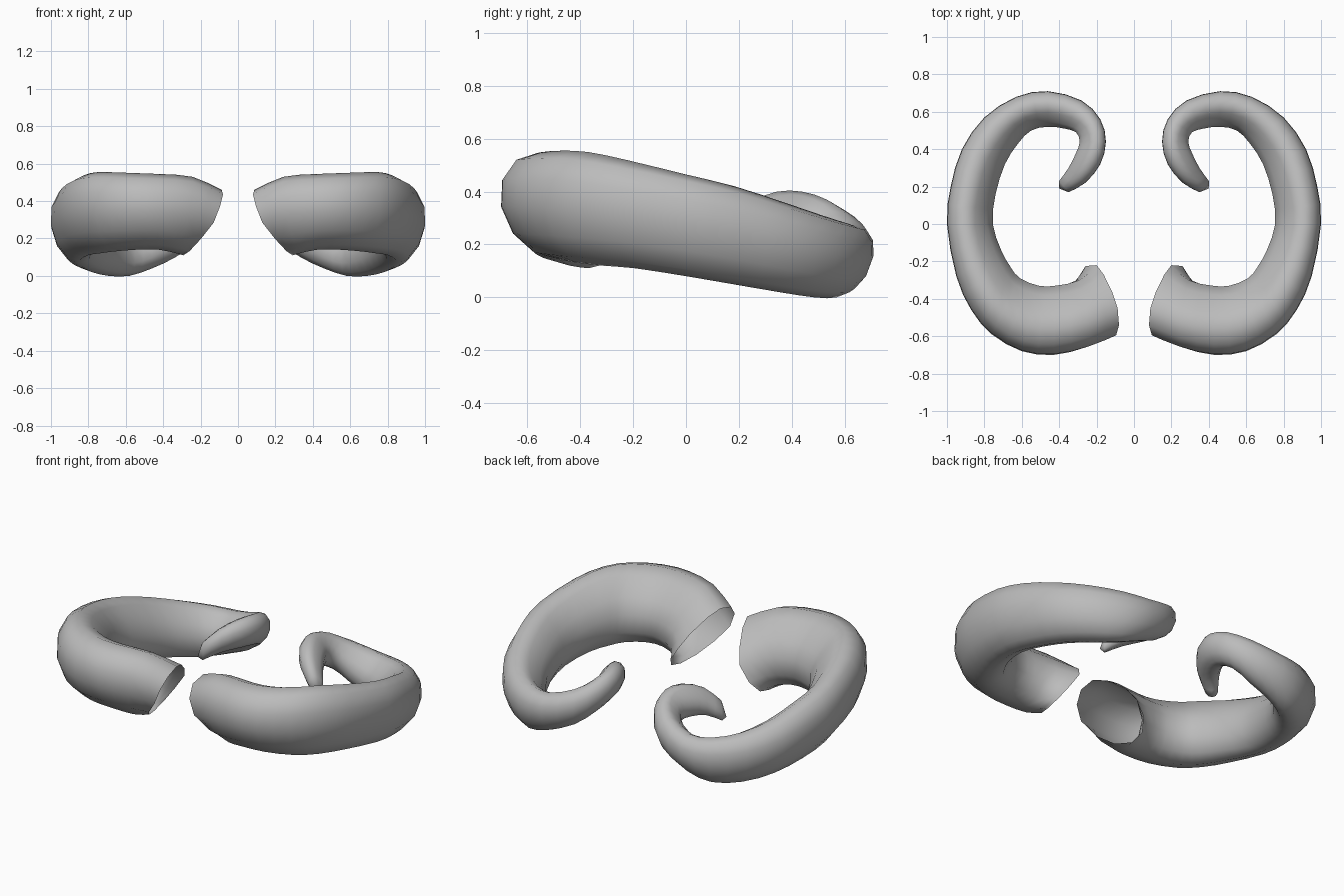
import bpy, bmesh
from math import cos, sin, pi, copysign
from mathutils import Vector

default_cube = bpy.data.objects.get("Cube")
if default_cube:
    bpy.data.objects.remove(default_cube, do_unlink=True)

# One grey horn colour
grey = bpy.data.materials.new("horn_grey")
grey.use_nodes = True
colour = (0.5, 0.5, 0.5, 1)
grey.diffuse_color = colour
shader = grey.node_tree.nodes["Principled BSDF"]
shader.inputs["Base Color"].default_value = colour
shader.inputs["Roughness"].default_value = 0.6

# Horn stations from base to tip: outer x, y, inner x, y, top z, bottom z
STATIONS = [
    (.13, -.6, .2, -.22, .46, .11),
    (.26, -.66, .29, -.3, .53, .12),
    (.43, -.7, .42, -.33, .545, .14),
    (.6, -.68, .51, -.33, .55, .14),
    (.76, -.59, .61, -.29, .555, .13),
    (.87, -.46, .66, -.23, .55, .12),
    (.95, -.28, .71, -.14, .52, .11),
    (1, 0, .755, 0, .465, .08),
    (.98, .2, .74, .16, .42, .05),
    (.92, .4, .69, .32, .36, .02),
    (.8, .57, .62, .43, .31, 0),
    (.63, .68, .55, .5, .28, 0),
    (.46, .71, .46, .52, .275, .04),
    (.28, .66, .37, .51, .32, .1),
    (.18, .56, .31, .49, .37, .17),
    (.15, .44, .29, .44, .4, .21),
    (.18, .32, .31, .38, .4, .22),
    (.26, .22, .35, .3, .36, .21),
    (.35, .17, .4, .23, .28, .17),
]
TIP = Vector((.4, .19, .19))
SIDES = 12
BASE_SLANT = [.2, .08]  # the open end leans: upper rim forward, lower rim back
TILT = .22  # the top leans to the outside of the curl, the bottom to the inside


def shaped(value, power):
    """Swells or flattens a circle coordinate, keeping its sign."""
    return copysign(abs(value) ** power, value)


def section(index, station):
    ox, oy, ix, iy, top, bottom = station
    outer, inner = Vector((ox, oy, 0)), Vector((ix, iy, 0))
    centre, across = (outer + inner) / 2, (outer - inner) / 2
    middle, half = (top + bottom) / 2, (top - bottom) / 2
    slant = BASE_SLANT[index] if index < len(BASE_SLANT) else 0
    points = []
    for i in range(SIDES):
        angle = 2 * pi * i / SIDES
        # The upper inner quarter is flatter than the rest
        power = 1.3 if pi / 2 < angle < pi else 1
        height = shaped(sin(angle), power)
        width = shaped(cos(angle), power) + TILT * height
        point = centre + across * width
        point.z = middle + half * height
        point.x -= slant * height * (.35 if height > 0 else .6)
        points.append(point)
    return points


def with_halfway_rings(rings):
    """Adds a ring between neighbours, on a smooth curve through them all."""
    result = []
    last = len(rings) - 1
    for k in range(last):
        before, after = rings[max(k - 1, 0)], rings[min(k + 2, last)]
        here, there = rings[k], rings[k + 1]
        halfway = []
        for a, b, c, d in zip(before, here, there, after):
            halfway.append((b + c) * 9 / 16 - (a + d) / 16)
        result += [here, halfway]
    return result + [rings[last]]


def build_horn(name, side):
    sections = [section(i, station) for i, station in enumerate(STATIONS)]
    bm = bmesh.new()
    rings = []
    for points in with_halfway_rings(sections):
        rings.append([bm.verts.new((p.x * side, p.y, p.z)) for p in points])
    # Tube walls, left open at the base
    for lower, upper in zip(rings, rings[1:]):
        for i in range(SIDES):
            j = (i + 1) % SIDES
            bm.faces.new((lower[i], lower[j], upper[j], upper[i]))
    # Blunt closed tip
    tip = bm.verts.new((TIP.x * side, TIP.y, TIP.z))
    for i in range(SIDES):
        bm.faces.new((rings[-1][i], rings[-1][(i + 1) % SIDES], tip))
    bmesh.ops.recalc_face_normals(bm, faces=bm.faces)
    mesh = bpy.data.meshes.new(name)
    bm.to_mesh(mesh)
    bm.free()
    mesh.materials.append(grey)
    horn = bpy.data.objects.new(name, mesh)
    bpy.context.collection.objects.link(horn)
    for face in mesh.polygons:
        face.use_smooth = True


build_horn("left_horn", 1)
build_horn("right_horn", -1)
